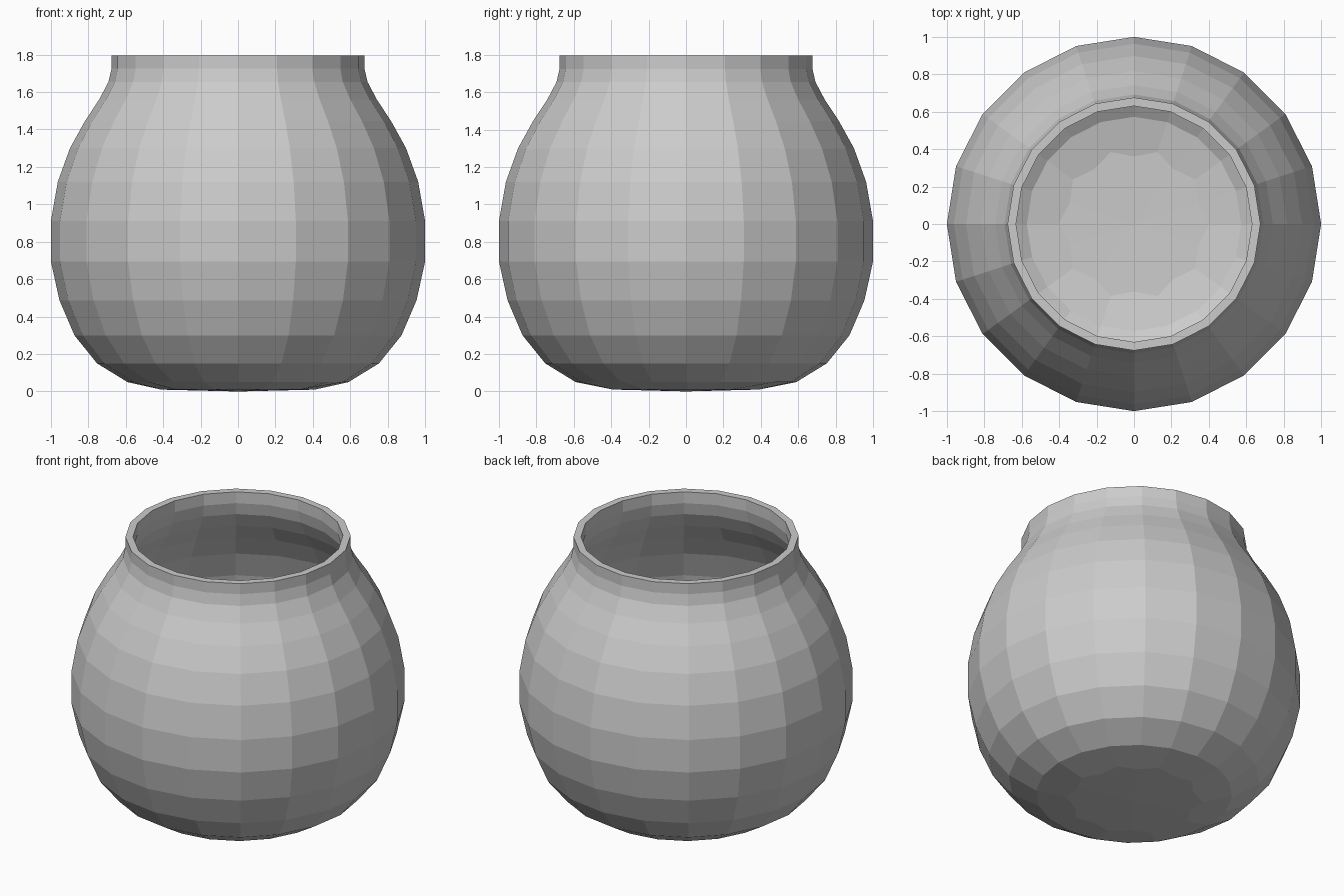
import bpy, bmesh
from math import sin, cos, pi

if "Cube" in bpy.data.objects:
    bpy.data.objects.remove(bpy.data.objects["Cube"])

SIDES = 20
# outer profile, bottom to rim (radius, height)
PROFILE = [(0.59, 0.05), (0.753, 0.15), (0.874, 0.30), (0.954, 0.487),
           (1.0, 0.695), (1.0, 0.91), (0.963, 1.12), (0.898, 1.30),
           (0.818, 1.445), (0.742, 1.56), (0.692, 1.655), (0.676, 1.725),
           (0.676, 1.795)]

bm = bmesh.new()


def ring(radius, z, odd_radius=None):
    pts = []
    for i in range(SIDES):
        r = odd_radius if odd_radius and i % 2 else radius
        a = 2 * pi * i / SIDES
        pts.append(bm.verts.new((r * cos(a), r * sin(a), z)))
    return pts


# base: centre of quads inside a scalloped ring
centre = bm.verts.new((0, 0, 0))
rings = [ring(0.41, 0.01, 0.366)] + [ring(r, z) for r, z in PROFILE]
inner = rings[0]
for i in range(0, SIDES, 2):
    bm.faces.new((centre, inner[(i + 1) % SIDES], inner[i], inner[i - 1]))

# wall bands up to the open mouth
for lo, hi in zip(rings, rings[1:]):
    for i in range(SIDES):
        j = (i + 1) % SIDES
        bm.faces.new((lo[i], lo[j], hi[j], hi[i]))

mesh = bpy.data.meshes.new("round_pot")
bm.to_mesh(mesh)
bm.free()
pot = bpy.data.objects.new("round_pot", mesh)
bpy.context.collection.objects.link(pot)

# wall thickness, inward
shell = pot.modifiers.new("wall", 'SOLIDIFY')
shell.thickness = 0.045
shell.offset = -1
shell.use_even_offset = True
